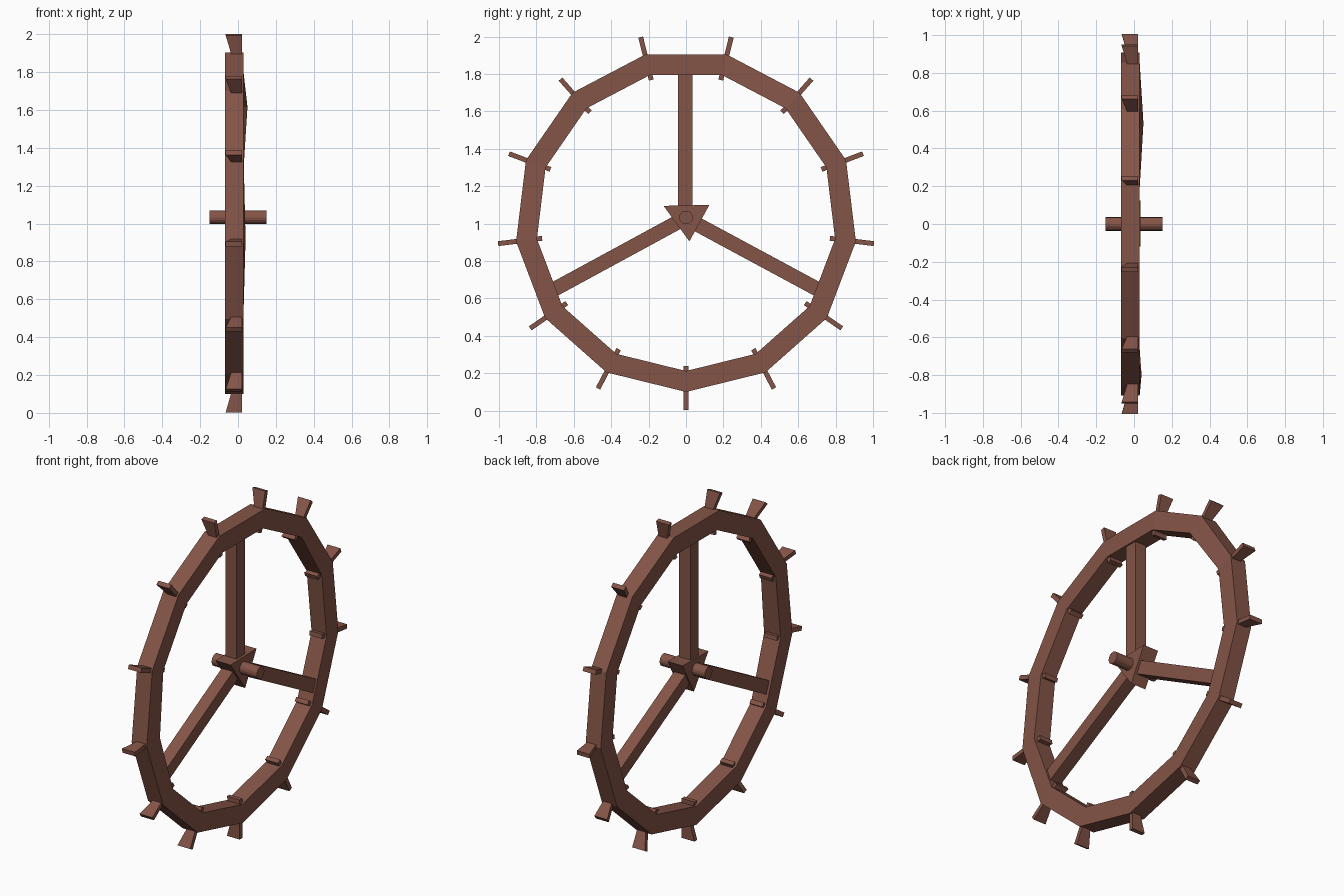
import bpy, bmesh, math
from mathutils import Vector

if "Cube" in bpy.data.objects:
    bpy.data.objects.remove(bpy.data.objects["Cube"])

N = 13
CZ = 1.015
wood = bpy.data.materials.new("brown wood")
wood.diffuse_color = (0.235, 0.09, 0.063, 1)
wood.use_nodes = True
wood.node_tree.nodes["Principled BSDF"].inputs["Base Color"].default_value = wood.diffuse_color


def finish(bm, name):
    bmesh.ops.recalc_face_normals(bm, faces=bm.faces)
    me = bpy.data.meshes.new(name)
    bm.to_mesh(me)
    bm.free()
    me.materials.append(wood)
    ob = bpy.data.objects.new(name, me)
    bpy.context.collection.objects.link(ob)
    return ob


def polar(r, a, x, t=0):
    # radius r at angle a from straight down, offset t along the tangent
    return Vector((x, r * math.sin(a) + t * math.cos(a),
                   CZ - r * math.cos(a) + t * math.sin(a)))


def loft(name, sections):
    # joins a list of equal point loops and caps both ends
    bm = bmesh.new()
    loops = [[bm.verts.new(p) for p in s] for s in sections]
    n = len(loops[0])
    for a, b in zip(loops, loops[1:]):
        for i in range(n):
            j = (i + 1) % n
            bm.faces.new((a[i], a[j], b[j], b[i]))
    bm.faces.new(loops[0])
    bm.faces.new(loops[-1])
    return finish(bm, name)


# thirteen-sided rim, with two inner corners bulging sideways
bm = bmesh.new()
rings = []
for i in range(N):
    a = 2 * math.pi * i / N
    bulge = {5: 0.05, 10: 0.04}.get(i, 0.03)
    rings.append([bm.verts.new(polar(r, a, x)) for r, x in
                  ((0.915, -0.07), (0.915, 0.03), (0.803, bulge), (0.803, -0.07))])
for i in range(N):
    a, b = rings[i], rings[(i + 1) % N]
    for k in range(4):
        m = (k + 1) % 4
        bm.faces.new((a[k], a[m], b[m], b[k]))
finish(bm, "rim")

# paddles through each rim corner, flared towards the outer end
for i in range(N):
    a = 2 * math.pi * i / N
    loft("paddle", [[polar(r, a, x, t) for x, t in
                     ((x0, -0.013), (0.02, -0.013), (0.02, 0.013), (x0, 0.013))]
                    for r, x0 in ((0.775, -0.065), (0.89, -0.03), (1.012, -0.065))])

# three spokes from the hub to the rim
HUB = Vector((0, -0.003, 1.03))
for end in ((-0.003, 1.83), (-0.73, 0.635), (0.73, 0.635)):
    d = Vector((0, end[0], end[1])) - HUB
    side = Vector((0, -d.z, d.y)).normalized() * 0.039
    loft("spoke", [[p + side * s + Vector((x, 0, 0)) for x, s in
                    ((-0.055, -1), (0.02, -1), (0.02, 1), (-0.055, 1))]
                   for p in (HUB, HUB + d)])

# triangular hub block
tri = ((-0.12, 1.095), (0.125, 1.1), (0.018, 0.905))
loft("hub", [[Vector((x, y, z)) for y, z in tri] for x in (-0.065, 0.035)])

# axle
bm = bmesh.new()
bmesh.ops.create_cone(bm, cap_ends=True, segments=16, radius1=0.036, radius2=0.036, depth=0.3)
for v in bm.verts:
    v.co = Vector((v.co.z, v.co.x, v.co.y + 1.033))
finish(bm, "axle")
